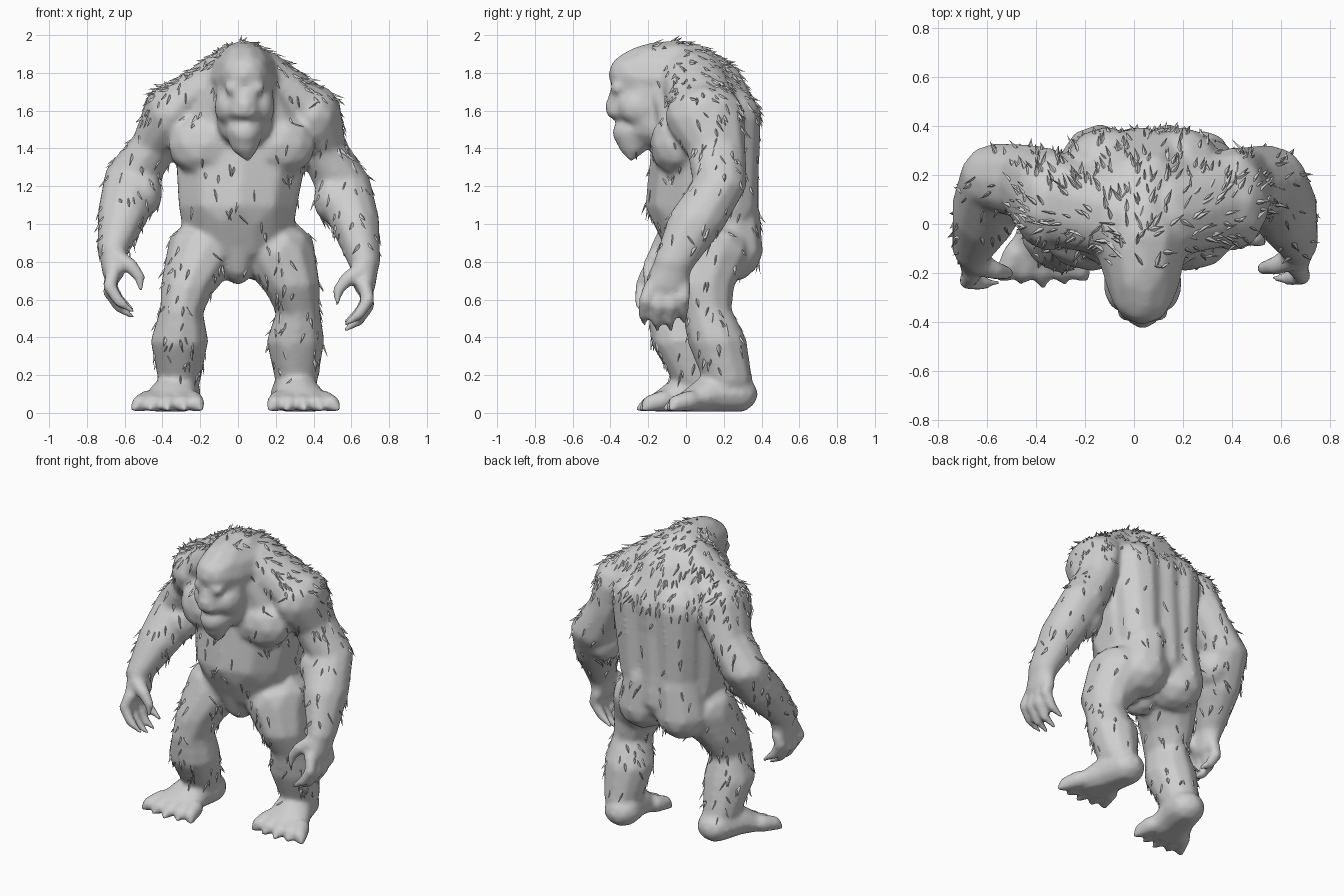
import bpy, bmesh, random
from mathutils import Vector

if "Cube" in bpy.data.objects:
    bpy.data.objects.remove(bpy.data.objects["Cube"])

random.seed(7)
fur_grey = bpy.data.materials.new("fur_grey")
fur_grey.diffuse_color = (0.62, 0.62, 0.62, 1)
fur_grey.use_nodes = True
fur_grey.node_tree.nodes["Principled BSDF"].inputs["Base Color"].default_value = fur_grey.diffuse_color

# One unit sphere, reused for every mass
ball = bmesh.new()
bmesh.ops.create_icosphere(ball, subdivisions=2, radius=1.03)
ball_verts = [tuple(v.co) for v in ball.verts]
ball_faces = [tuple(v.index for v in f.verts) for f in ball.faces]
ball.free()
verts, tris = [], []


def blob(c, r):
    """Ellipsoid mass at c with radii r."""
    r = r if isinstance(r, tuple) else (r, r, r)
    k = len(verts)
    verts.extend((c[0] + x * r[0], c[1] + y * r[1], c[2] + z * r[2]) for x, y, z in ball_verts)
    tris.extend((a + k, b + k, d + k) for a, b, d in ball_faces)


def limb(points, steps=7):
    """Tapered chain of ellipsoids through (centre, radii) points."""
    full = [(Vector(c), Vector(r if isinstance(r, tuple) else (r, r, r))) for c, r in points]
    for (c0, r0), (c1, r1) in zip(full, full[1:]):
        for i in range(steps + 1):
            t = i / steps
            blob(c0.lerp(c1, t), tuple(r0.lerp(r1, t)))


def hand(s, w):
    """Palm, curled fingers and thumb below wrist w; s is the side."""
    w = Vector(w)

    def p(x, y, z):
        return w + Vector((s * x, y, z))
    limb([(w, (.08, .1, .07)), (p(0, -.04, -.12), (.06, .11, .06))])
    for i in range(4):
        y = -.125 + .058 * i
        drop = (.03, 0, .0, .04)[i]
        limb([(p(.0, y, -.13), .04), (p(.02, y * 1.15 - .01, -.23 + drop), .036),
              (p(-.03, y * 1.2 - .015, -.31 + drop), .03),
              (p(-.1, y * 1.2 - .01, -.36 + drop), .015)], 5)
    limb([(p(-.02, -.08, -.05), .05), (p(-.09, -.11, -.09), .04),
          (p(-.14, -.12, -.15), .03), (p(-.145, -.13, -.22), .015)], 5)


def foot(s, x, y):
    """Heel, instep and five splayed toes; x, y locate the heel."""
    def p(dx, dy, z):
        return (s * (x + dx), y + dy, z)
    limb([(p(0, 0, .1), (.115, .12, .1)), (p(.03, -.13, .1), (.125, .11, .1)),
          (p(.05, -.22, .065), (.15, .08, .07))])
    for i in range(-2, 3):
        reach = -.375 + .018 * abs(i)
        limb([(p(.05 + i * .06, -.24, .065), .055), (p(.06 + i * .075, -.31, .05), .045),
              (p(.065 + i * .09, reach, .02), .016)], 5)


# Torso: pelvis up to the hump behind the head
limb([((0, .13, .93), (.29, .26, .17)), ((0, .085, 1.1), (.32, .295, .2)),
      ((.02, .1, 1.4), (.36, .28, .2)), ((.03, .1, 1.57), (.37, .29, .2)),
      ((.03, .04, 1.73), (.24, .27, .18)), ((.03, -.03, 1.8), (.18, .23, .165))], 10)
limb([((0, .02, .96), (.18, .16, .12)), ((0, .06, .8), (.09, .14, .12))])
for s in (-1, 1):
    blob((.02 + s * .19, -.05, 1.42), (.2, .14, .17))               # chest muscle
    limb([((s * .14, .22, .86), (.17, .185, .17)),                  # buttock into loin
          ((s * .12, .2, 1.06), (.15, .19, .16))])
    limb([((.04 + s * .15, .24, 1.56), (.17, .155, .16)),           # back muscle
          ((.02 + s * .14, .22, 1.1), (.14, .16, .15))], 12)
    limb([((.03 + s * .1, .03, 1.8), (.13, .17, .12)),              # trapezius
          ((.02 + s * .37, .1, 1.6), (.14, .19, .13))])

# Head: skull sloping into the brow, muzzle, jaw and beard
limb([((.03, -.05, 1.77), (.19, .21, .2)), ((.035, -.19, 1.77), (.155, .18, .185)),
      ((.035, -.27, 1.79), (.13, .14, .125))])
limb([((.035, -.19, 1.7), (.155, .17, .15)), ((.035, -.17, 1.54), (.15, .16, .14))])
limb([((.035, -.29, 1.68), (.09, .12, .08)), ((.035, -.31, 1.59), (.095, .115, .045))])
blob((.035, -.39, 1.63), (.045, .04, .035))
for s in (-1, 1):
    blob((.035 + s * .05, -.36, 1.72), (.06, .04, .04))             # brow ridge
    blob((.035 + s * .085, -.24, 1.62), (.075, .12, .1))            # cheek
limb([((.035, -.27, 1.49), (.1, .12, .08)), ((.035, -.28, 1.42), (.075, .08, .06)),
      ((.05, -.29, 1.35), (.02, .02, .02))])
blob((.035, -.33, 1.48), (.07, .06, .06))

# Arms
limb([((.4, .1, 1.57), (.15, .21, .17)), ((.45, .16, 1.4), (.125, .155, .1)),
      ((.555, .18, 1.21), (.15, .14, .1)), ((.615, .06, 1.02), (.135, .155, .1)),
      ((.67, -.06, .8), (.085, .11, .07))], 9)
blob((.5, .13, 1.13), (.1, .13, .13))
hand(1, (.67, -.06, .8))
limb([((-.35, .1, 1.58), (.15, .21, .17)), ((-.44, .17, 1.42), (.125, .155, .1)),
      ((-.56, .19, 1.25), (.15, .14, .1)), ((-.605, .06, 1.06), (.14, .155, .1)),
      ((-.66, -.08, .87), (.085, .11, .07))], 9)
blob((-.51, .13, 1.16), (.11, .13, .13))
hand(-1, (-.66, -.08, .87))

# Legs: the left one steps forward
limb([((.21, .12, .85), (.2, .22, .17)), ((.285, .08, .68), (.15, .175, .1)),
      ((.32, .11, .54), (.115, .13, .08)), ((.305, .165, .38), (.155, .155, .1)),
      ((.31, .22, .18), (.115, .13, .08))], 9)
foot(1, .285, .26)
limb([((-.19, .08, .85), (.19, .21, .17)), ((-.265, .0, .68), (.145, .185, .1)),
      ((-.3, -.05, .54), (.115, .15, .08)), ((-.31, -.02, .38), (.155, .165, .1)),
      ((-.31, .06, .18), (.115, .13, .08))], 9)
foot(-1, .31, .12)

# Fuse every mass into one smooth skin
raw = bpy.data.meshes.new("masses")
raw.from_pydata(verts, [], tris)
temp = bpy.data.objects.new("masses", raw)
bpy.context.collection.objects.link(temp)
fuse = temp.modifiers.new("fuse", 'REMESH')
fuse.mode = 'VOXEL'
fuse.voxel_size = .0145
soft = temp.modifiers.new("soften", 'SMOOTH')
soft.factor = .5
soft.iterations = 9
dg = bpy.context.evaluated_depsgraph_get()
skin = bpy.data.meshes.new_from_object(temp.evaluated_get(dg))
bpy.data.objects.remove(temp)
for v in skin.vertices:
    v.co.z = max(v.co.z, .008)                                      # flat soles
skin.materials.clear()
skin.materials.append(fur_grey)
skin.shade_smooth()
body = bpy.data.objects.new("body", skin)
bpy.context.collection.objects.link(body)


def density(p, n):
    """Chance of a tuft at point p with normal n."""
    if p.z < .17 or (abs(p.x) > .45 and p.z < .85 and p.y < .1):    # feet, hands
        return 0
    if p.y < -.18 and p.z > 1.38:                                   # face
        return 0
    if p.z > 1.55 and (p.y > .05 or n.z > .4):                      # mane, upper back
        return 1
    if p.z < .6:                                                    # shins
        return .4
    if abs(p.x) > .4:                                               # arms
        return .3
    return .25 if p.z < .9 and p.y < .1 else .12                    # thighs, trunk


# Fur tufts: thin slivers lying along the skin
spots = [(f.normal.copy(), f.center.copy()) for f in skin.polygons]
weights = [density(c, n) for n, c in spots]
tuft_verts, tuft_faces = [], []
for n, c in random.choices(spots, weights, k=650):
    jitter = Vector([random.uniform(-.5, .5) for _ in range(3)])
    flow = Vector((0, .5 if c.z > 1.5 else 0, -1)) + jitter
    flow = (flow - n * flow.dot(n)).normalized()
    side = flow.cross(n).normalized()
    d = (flow + n * random.uniform(.1, .6)).normalized()
    length, w = random.uniform(.03, .07), random.uniform(.006, .014)
    k = len(tuft_verts)
    tuft_verts += [c - n * .005 + side * w, c - n * .005 - side * w,
                   c + n * .003 - flow * .012, c + d * length]
    tuft_faces += [(k, k + 2, k + 1), (k, k + 1, k + 3), (k + 1, k + 2, k + 3), (k + 2, k, k + 3)]
tuft_mesh = bpy.data.meshes.new("fur_tufts")
tuft_mesh.from_pydata(tuft_verts, [], tuft_faces)
tuft_mesh.materials.append(fur_grey)
bpy.context.collection.objects.link(bpy.data.objects.new("fur_tufts", tuft_mesh))
fix = bmesh.new()
fix.from_mesh(tuft_mesh)
bmesh.ops.recalc_face_normals(fix, faces=fix.faces)
fix.to_mesh(tuft_mesh)
fix.free()
